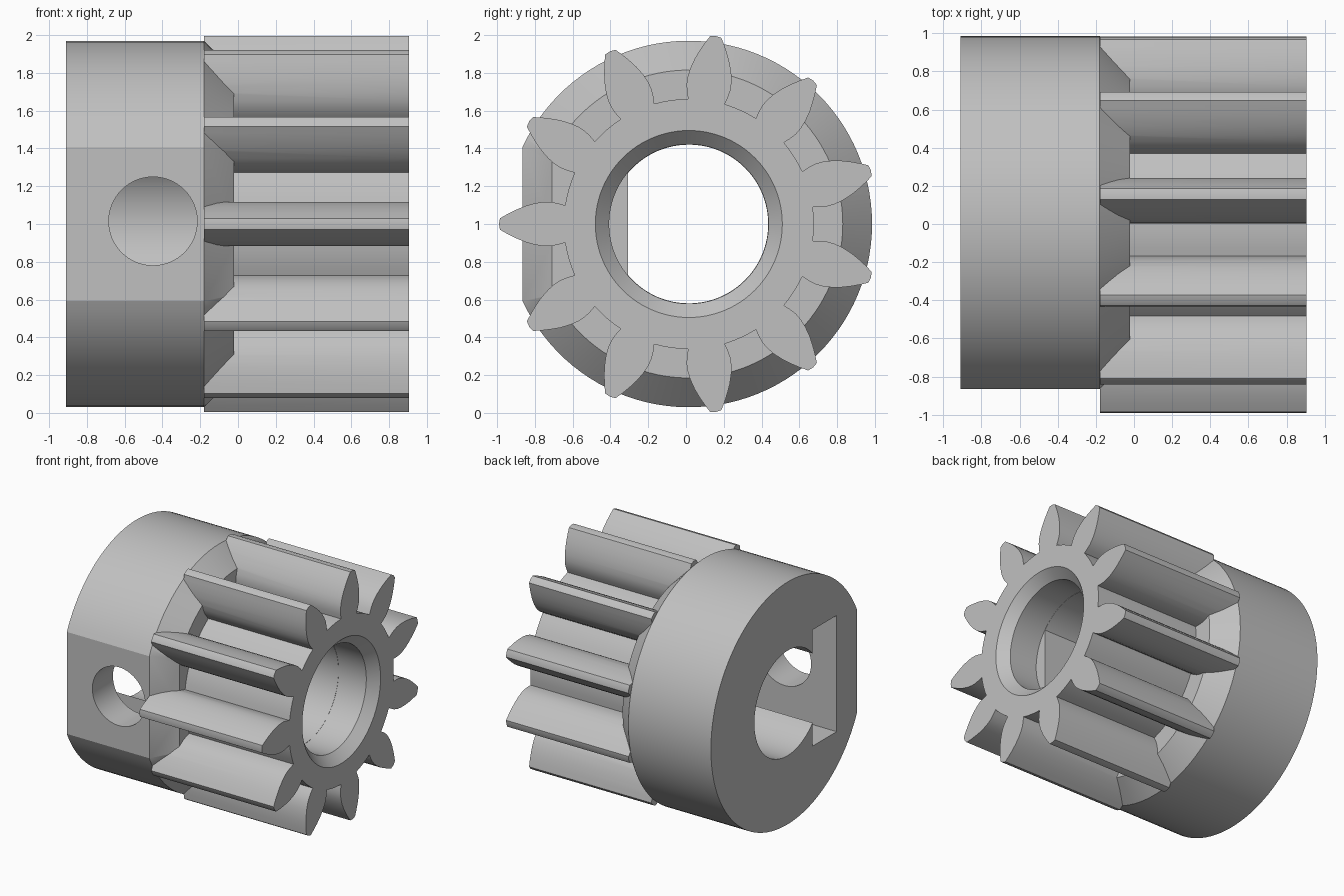
import bpy, bmesh
from math import acos, cos, sin, pi, tau, radians

default = bpy.data.objects.get("Cube")
if default:
    bpy.data.objects.remove(default)

CY, CZ = 0.015, 1.0      # axle position in y and z
TEETH = 11

grey = bpy.data.materials.new("grey")
grey.use_nodes = True
colour = (0.53, 0.53, 0.53, 1)
grey.diffuse_color = colour
grey.node_tree.nodes["Principled BSDF"].inputs["Base Color"].default_value = colour


def loft(name, sections, axis="x"):
    """Join matching outlines (position, [(u, v)...]) into a closed solid."""
    bm = bmesh.new()
    rings = []
    for pos, outline in sections:
        rings.append([bm.verts.new((pos, u + CY, v + CZ) if axis == "x" else (u, pos, v))
                      for u, v in outline])
    n = len(rings[0])
    for a, b in zip(rings, rings[1:]):
        for i in range(n):
            j = (i + 1) % n
            bm.faces.new((a[i], a[j], b[j], b[i]))
    bm.faces.new(rings[0])
    bm.faces.new(rings[-1])
    bmesh.ops.recalc_face_normals(bm, faces=bm.faces)
    mesh = bpy.data.meshes.new(name)
    bm.to_mesh(mesh)
    bm.free()
    mesh.materials.append(grey)
    obj = bpy.data.objects.new(name, mesh)
    bpy.context.collection.objects.link(obj)
    return obj


def circle(r, n=96, u=0, v=0):
    return [(u + r * cos(tau * i / n), v + r * sin(tau * i / n)) for i in range(n)]


def d_shape(r, flat, n=96):
    """Circle cut by a flat on its -y side."""
    a = acos(flat / r)
    angles = [a + (tau - 2 * a) * i / n for i in range(n + 1)]
    return [(-r * cos(t), r * sin(t)) for t in angles]


def gear_outline():
    side = [(0.655, 0.098), (0.69, 0.109), (0.73, 0.117), (0.77, 0.117), (0.815, 0.110),
            (0.87, 0.094), (0.915, 0.075), (0.96, 0.053), (1.0, 0.03)]
    tooth = [(u, -w) for u, w in side] + [(1.005, 0)] + side[::-1]
    points = []
    for k in range(TEETH):
        t = pi + tau * k / TEETH
        points += [(u * cos(t) - w * sin(t), u * sin(t) + w * cos(t)) for u, w in tooth]
        # rounded root up to the next tooth
        half = 0.148
        for f in (0.25, 0.5, 0.75):
            a = t + half + (tau / TEETH - 2 * half) * f
            points.append((0.662 * cos(a), 0.662 * sin(a)))
    return points


def combine(target, other, operation):
    mod = target.modifiers.new(operation.title(), "BOOLEAN")
    mod.operation = operation
    mod.solver = "EXACT"
    mod.object = other
    bpy.context.view_layer.objects.active = target
    bpy.ops.object.modifier_apply(modifier=mod.name)
    bpy.data.objects.remove(other)


# Hub with a clamping flat and a chamfered front shoulder
hub = d_shape(0.97, 0.88)
pinion = loft("pinion_gear", [(-0.91, hub), (-0.18, hub), (-0.02, d_shape(0.815, 0.725))])

# Toothed section
gear = gear_outline()
combine(pinion, loft("teeth", [(-0.179, gear), (0.905, gear)]), "UNION")

# D-shaped shaft bore
bore = d_shape(0.42, 0.322)
combine(pinion, loft("shaft_bore", [(-1.1, bore), (1.1, bore)]), "DIFFERENCE")

# Round mouth of the bore with a chamfered rim
mouth = [(0.585, 0.422), (0.83, 0.422), (0.905, 0.495), (0.935, 0.525)]
combine(pinion, loft("bore_mouth", [(x, circle(r)) for x, r in mouth]), "DIFFERENCE")

# Nut slot opening on the end of the hub
slot = [(-0.62, -0.465), (-0.315, -0.465), (-0.315, 0.465), (-0.62, 0.465)]
combine(pinion, loft("nut_slot", [(-1.1, slot), (-0.1, slot)]), "DIFFERENCE")

# Set screw hole through the flat into the bore
screw = circle(0.234, 64, -0.45, 1.015)
combine(pinion, loft("screw_hole", [(-1.1, screw), (-0.2, screw)], "y"), "DIFFERENCE")

# Smooth curves, crisp edges
bpy.ops.object.select_all(action="DESELECT")
pinion.select_set(True)
bpy.context.view_layer.objects.active = pinion
bpy.ops.object.shade_smooth_by_angle(angle=radians(20))
